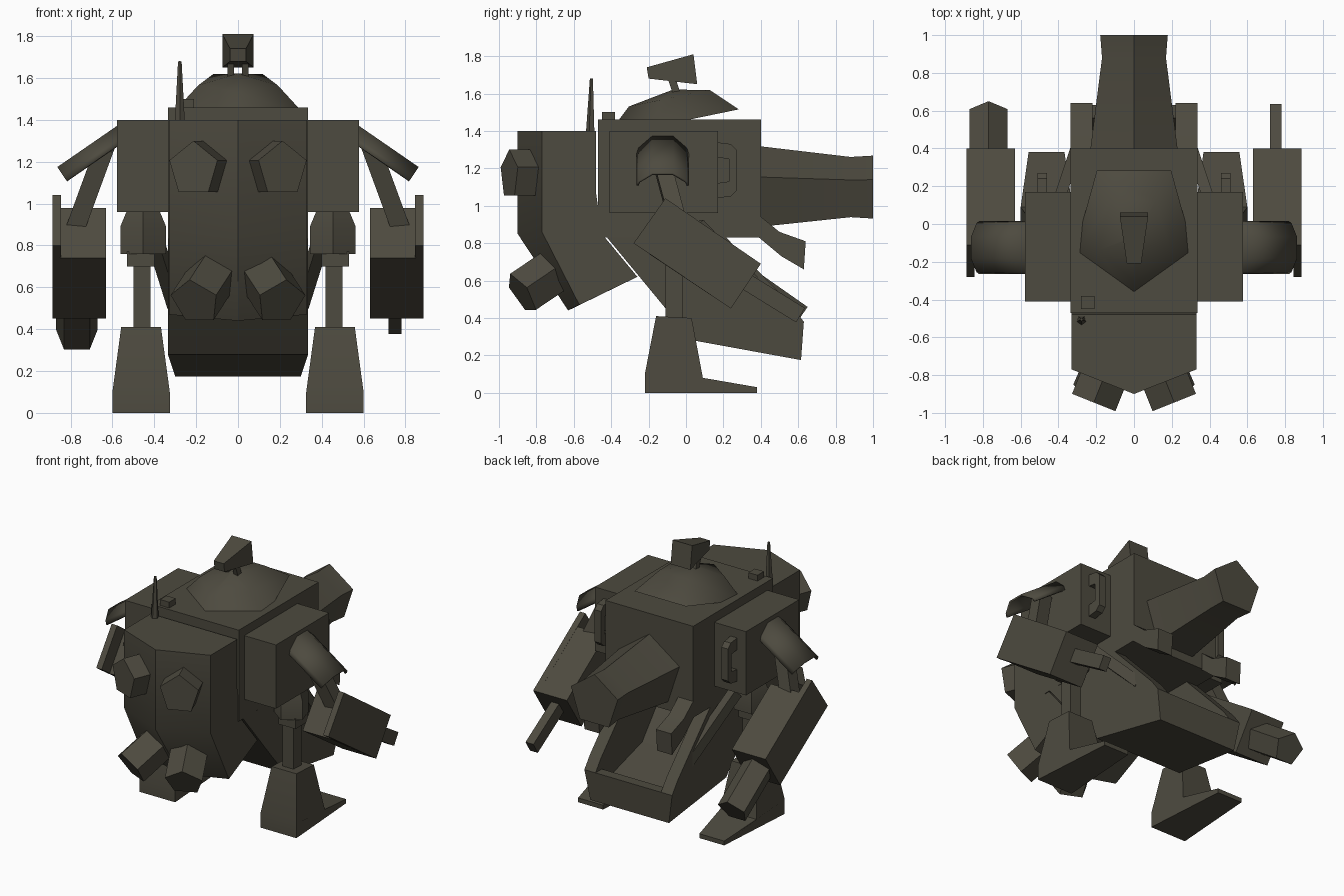
import bpy, bmesh
from math import sin, cos, pi, radians
from mathutils import Vector

if "Cube" in bpy.data.objects:
    bpy.data.objects.remove(bpy.data.objects["Cube"])

COLOUR = (0.075, 0.069, 0.050, 1)
mat = bpy.data.materials.new("olive_grey")
mat.use_nodes = True
mat.diffuse_color = COLOUR
mat.node_tree.nodes["Principled BSDF"].inputs["Base Color"].default_value = COLOUR


def loft(name, rings, capped=True, closed=True, angle=30):
    """Skin a list of equal-length point rings."""
    bm = bmesh.new()
    loops = [[bm.verts.new(p) for p in r] for r in rings]
    n = len(loops[0])
    for a, b in zip(loops, loops[1:]):
        for i in range(n if closed else n - 1):
            j = (i + 1) % n
            bm.faces.new((a[i], a[j], b[j], b[i]))
    if capped:
        bm.faces.new(loops[0])
        bm.faces.new(loops[-1])
    bmesh.ops.recalc_face_normals(bm, faces=bm.faces)
    me = bpy.data.meshes.new(name)
    bm.to_mesh(me)
    bm.free()
    me.materials.append(mat)
    ob = bpy.data.objects.new(name, me)
    bpy.context.collection.objects.link(ob)
    bpy.ops.object.select_all(action='DESELECT')
    ob.select_set(True)
    bpy.context.view_layer.objects.active = ob
    bpy.ops.object.shade_smooth_by_angle(angle=radians(angle))
    return ob


def prism(name, profile, x0, x1):
    """Extrude a (y, z) profile from x0 to x1."""
    return loft(name, [[(x, y, z) for y, z in profile] for x in (x0, x1)])


def box(name, xs, ys, zs):
    (y0, y1), (z0, z1) = ys, zs
    return prism(name, [(y0, z0), (y1, z0), (y1, z1), (y0, z1)], *xs)


def tube(name, stations, up, sides=5, start=pi / 2, angle=30):
    """Polygon tube along stations of (centre, radius_across, radius_up)."""
    axis = (Vector(stations[-1][0]) - Vector(stations[0][0])).normalized()
    across = axis.cross(Vector(up)).normalized()
    v = across.cross(axis)
    angles = [start + 2 * pi * i / sides for i in range(sides)]
    return loft(name, [[Vector(c) + across * ra * cos(t) + v * ru * sin(t) for t in angles]
                       for c, ra, ru in stations], angle=angle)


def beam(name, a, b, w, h, up=(0, 0, 1)):
    """Rectangular bar between two points, w wide and h high."""
    k = 0.5 ** 0.5
    return tube(name, [(a, w * k, h * k), (b, w * k, h * k)], up, 4, pi / 4)


# Torso and the small box on its deck
box("torso", (-0.335, 0.335), (-0.47, 0.40), (0.83, 1.46))
box("deck_box", (-0.28, -0.21), (-0.45, -0.38), (1.45, 1.50))

# Front hull with a keeled nose
back = [(-0.26, 0.62), (-0.45, 0.85), (-0.48, 1.06), (-0.48, 1.40)]
side = [(-0.77, 1.40), (-0.77, 0.86), (-0.57, 0.47)] + back
keel = [(-0.90, 1.40), (-0.90, 0.85), (-0.63, 0.44)] + back
loft("front_hull", [[(x, y, z) for y, z in p]
                    for x, p in ((-0.33, side), (0, keel), (0.33, side))])

# Dome, sight and antenna
tube("dome", [((0, -0.035, 1.45), 0.335, 0.40), ((0, -0.067, 1.58), 0.20, 0.243),
              ((0, -0.07, 1.62), 0.004, 0.004)], (0, -1, 0), angle=60)
loft("sight", [[(-w, y0, z0), (w, y0, z0), (w, y1, z1), (-w, y1, z1)]
               for w, y0, z0, y1, z1 in ((0.038, -0.20, 1.68, -0.21, 1.74),
                                         (0.075, 0.06, 1.65, 0.04, 1.81))])
for s in (-1, 1):
    beam("sight_post", (s * 0.035, -0.05, 1.60), (s * 0.035, -0.08, 1.69), 0.03, 0.04, (0, 1, 0))
tube("antenna", [((-0.278, -0.51, 1.39), 0.025, 0.025),
                 ((-0.278, -0.505, 1.68), 0.009, 0.009)], (0, -1, 0))

# Rear cannon
tube("rear_cannon", [((0, 0.38, 1.08), 0.245, 0.24), ((0, 0.88, 1.083), 0.178, 0.178),
                     ((0, 1.0, 1.082), 0.188, 0.186)], (0, 0, 1))

# Lower tray: solid floor with a rear lip, between two walls
under = [(-0.43, 0.84), (-0.10, 0.44), (0.04, 0.28), (0.615, 0.175), (0.63, 0.38)]
floor = prism("tray_floor", under + [(0.56, 0.38), (0.50, 0.29), (0.12, 0.40), (-0.25, 0.85)],
              -0.25, 0.25)
for s in (-1, 1):
    wall = prism("tray_wall", under + [(0.57, 0.46), (0.10, 0.95), (-0.43, 0.95)],
                 s * 0.25, s * 0.335)
    for v in wall.data.vertices:
        if v.co.z < 0.2 and abs(v.co.x) > 0.3:
            v.co.x = s * 0.30

for s in (-1, 1):
    # Pentagonal nozzles on the nose
    tube("upper_nozzle", [((s * 0.155, -0.80, 1.165), 0.13, 0.135),
                          ((s * 0.213, -0.945, 1.165), 0.13, 0.135)], (0, 0, 1))
    tube("lower_nozzle", [((s * 0.13, -0.71, 0.645), 0.125, 0.125),
                          ((s * 0.205, -0.88, 0.53), 0.125, 0.125)], (0, 0, 1))

    # Shoulder box with a rear handle
    box("shoulder_box", (s * 0.33, s * 0.577), (-0.41, 0.17), (0.96, 1.40))
    prism("handle", [(0.16, 1.34), (0.24, 1.33), (0.27, 1.30), (0.27, 1.08), (0.24, 1.05),
                     (0.16, 1.04), (0.16, 1.12), (0.23, 1.13), (0.23, 1.25), (0.16, 1.26)],
          s * 0.46, s * 0.51)

    # Arched shoulder guard
    arch = ((-0.26, 0.075), (-0.25, 0.05), (-0.18, 0), (-0.07, 0), (0, 0.05), (0.01, 0.075))
    guard = loft("shoulder_guard", [[(s * (x - 0.56 * d), y, z - 0.83 * d) for y, d in arch]
                                    for x, z in ((0.57, 1.37), (0.86, 1.17))],
                 capped=False, closed=False, angle=50)
    solid = guard.modifiers.new("thickness", 'SOLIDIFY')
    solid.thickness = 0.012
    solid.offset = 0

    # Upper arm and forearm with its outer plate
    beam("upper_arm", (s * 0.635, -0.14, 1.27), (s * 0.785, -0.03, 0.86), 0.09, 0.09, (0, 1, 0))
    prism("forearm", [(-0.195, 0.74), (-0.025, 0.98), (0.40, 0.69), (0.24, 0.45)],
          s * 0.63, s * 0.85)
    prism("forearm_plate", [(-0.28, 0.80), (-0.11, 1.04), (0.40, 0.69), (0.24, 0.45)],
          s * 0.845, s * 0.887)

    # Leg
    tube("hip", [((s * 0.453, -0.065, 0.76), 0.115, 0.115), ((s * 0.453, -0.065, 0.89), 0.115, 0.115),
                 ((s * 0.453, -0.065, 0.97), 0.08, 0.08)], (0, -1, 0))
    box("knee_block", (s * 0.40, s * 0.53), (-0.13, 0), (0.70, 0.77))
    box("shin", (s * 0.418, s * 0.50), (-0.11, -0.02), (0.38, 0.71))
    foot = prism("foot", [(-0.22, 0), (-0.22, 0.10), (-0.16, 0.41), (0.03, 0.40), (0.09, 0.08),
                          (0.38, 0.03), (0.38, 0)], s * 0.33, s * 0.60)
    for v in foot.data.vertices:
        half = 0.095 if v.co.z > 0.3 or v.co.y > 0.3 else 0.137
        v.co.x = s * 0.463 + (half if v.co.x > s * 0.463 else -half)

    # Slanted brace beside the tray and hook under the cannon
    beam("tray_brace", (s * 0.42, 0.06, 0.90), (s * 0.30, 0.42, 0.52), 0.06, 0.07)
    prism("rear_hook", [(0.39, 0.95), (0.50, 0.86), (0.64, 0.81), (0.63, 0.66), (0.51, 0.73),
                        (0.39, 0.83)], s * 0.22, s * 0.335)

# Forearm guns: slim on one side, heavy on the other
beam("slim_barrel", (0.75, 0.28, 0.62), (0.75, 0.612, 0.415), 0.06, 0.09)
tube("heavy_barrel", [((-0.77, 0.28, 0.59), 0.105, 0.105),
                      ((-0.77, 0.59, 0.373), 0.105, 0.105)], (0, 0, 1))
